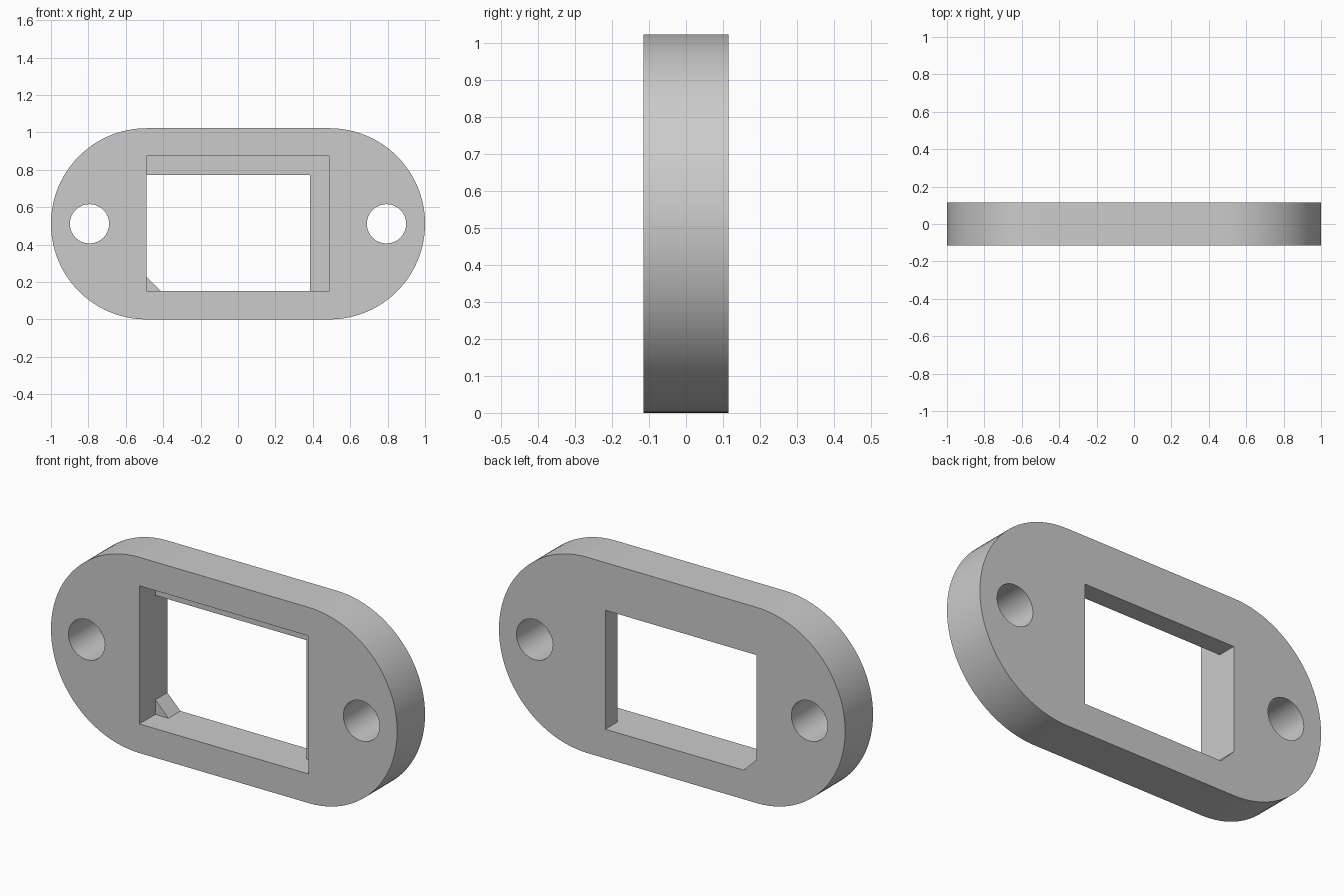
import bpy, bmesh, math

default = bpy.data.objects.get("Cube")
if default:
    bpy.data.objects.remove(default, do_unlink=True)

# Main dimensions
HALF_T = 0.115            # half thickness
R = 0.511                 # end radius and centre height
END_X = 1.0 - R           # centre of the rounded ends
LEDGE_Y = 0.016           # depth where the recess stops
LEFT, BOTTOM = -0.489, 0.152

grey = bpy.data.materials.new("plain grey")
grey.use_nodes = True
grey.diffuse_color = (0.6, 0.6, 0.6, 1)
grey.node_tree.nodes["Principled BSDF"].inputs["Base Color"].default_value = (0.6, 0.6, 0.6, 1)


def arc(cx, cz, r, start, end, steps):
    """Points along an arc in the x-z plane."""
    angles = [start + (end - start) * i / steps for i in range(steps + 1)]
    return [(cx + r * math.cos(a), cz + r * math.sin(a)) for a in angles]


def prism(name, outline, y0, y1):
    """Extrude an x-z outline from y0 to y1."""
    bm = bmesh.new()
    face = bm.faces.new([bm.verts.new((x, y0, z)) for x, z in outline])
    new = bmesh.ops.extrude_face_region(bm, geom=[face])["geom"]
    moved = [v for v in new if isinstance(v, bmesh.types.BMVert)]
    bmesh.ops.translate(bm, verts=moved, vec=(0, y1 - y0, 0))
    bmesh.ops.recalc_face_normals(bm, faces=bm.faces)
    mesh = bpy.data.meshes.new(name)
    bm.to_mesh(mesh)
    bm.free()
    mesh.materials.append(grey)
    obj = bpy.data.objects.new(name, mesh)
    bpy.context.collection.objects.link(obj)
    return obj


def cut(target, cutter):
    """Subtract the cutter, then discard it."""
    cutter.hide_render = True
    mod = target.modifiers.new("cut", 'BOOLEAN')
    mod.operation = 'DIFFERENCE'
    mod.solver = 'EXACT'
    mod.object = cutter
    bpy.context.view_layer.objects.active = target
    bpy.ops.object.modifier_apply(modifier=mod.name)
    bpy.data.objects.remove(cutter, do_unlink=True)


# Plate with two rounded ends
quarter = math.pi / 2
outline = (arc(END_X, R, R, -quarter, quarter, 48)
           + arc(-END_X, R, R, quarter, 3 * quarter, 48))
plate = prism("mounting_plate", outline, -HALF_T, HALF_T)

# Screw holes
for x in (-0.794, 0.794):
    circle = arc(x, R, 0.105, 0, 4 * quarter, 48)[:-1]
    cut(plate, prism("screw_hole_cutter", circle, -0.3, 0.3))

# Through window with one chamfered corner
chamfer = 0.076
window = [(LEFT + chamfer, BOTTOM), (0.385, BOTTOM), (0.385, 0.773),
          (LEFT, 0.773), (LEFT, BOTTOM + chamfer)]
cut(plate, prism("window_cutter", window, -0.3, 0.3))

# Larger front recess, leaving a ledge along the top and one side
recess = [(LEFT, BOTTOM), (-LEFT, BOTTOM), (-LEFT, 0.873), (LEFT, 0.873)]
cut(plate, prism("recess_cutter", recess, -0.3, LEDGE_Y))

# Smooth the curved walls, keep the rims sharp
bpy.ops.object.select_all(action='DESELECT')
plate.select_set(True)
bpy.context.view_layer.objects.active = plate
bpy.ops.object.shade_smooth_by_angle(angle=math.radians(30))
